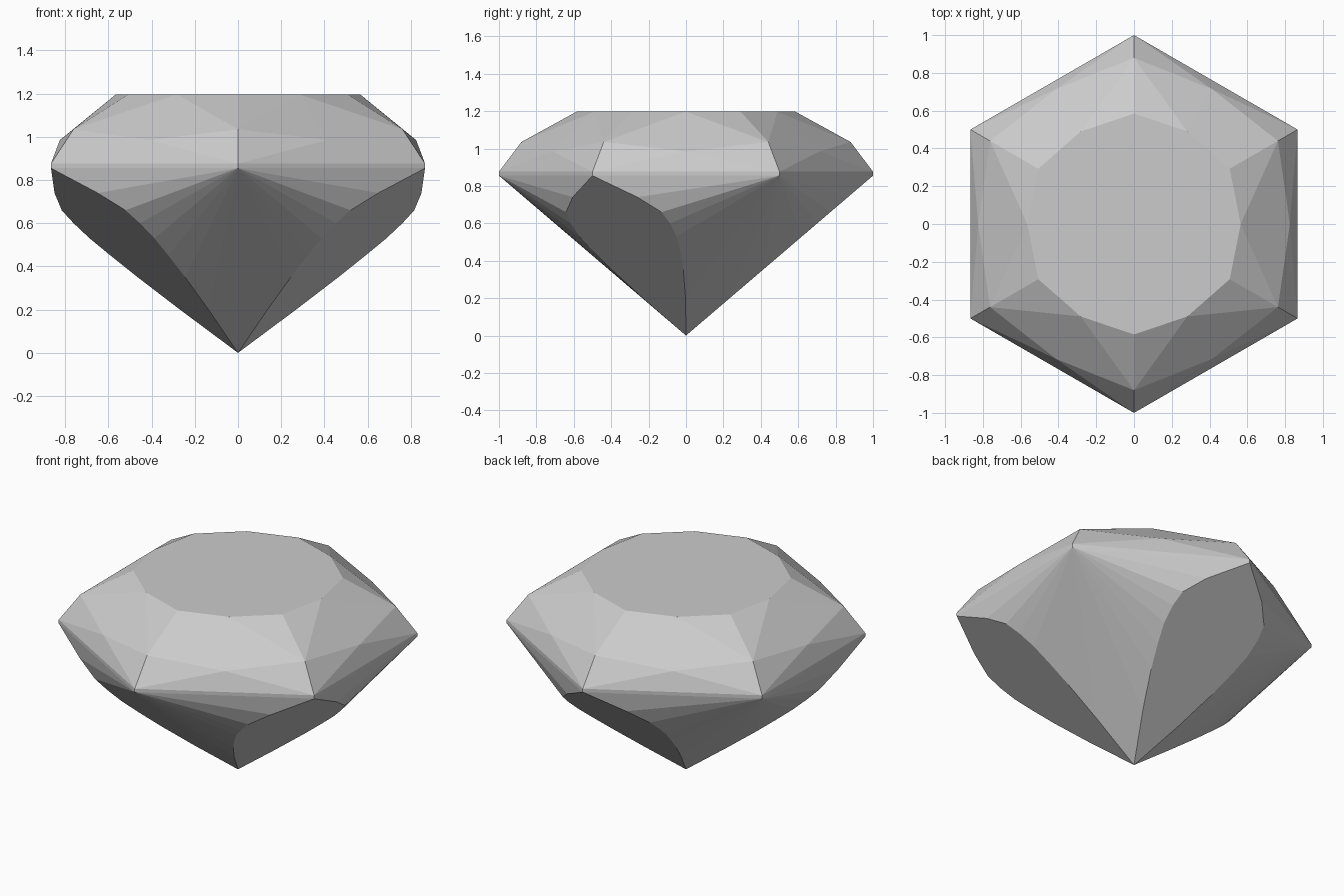
import bpy
import bmesh
from math import cos, sin, radians

cube = bpy.data.objects.get("Cube")
if cube:
    bpy.data.objects.remove(cube, do_unlink=True)

GIRDLE_LOW, GIRDLE_HIGH, TABLE = 0.855, 0.876, 1.197

stone = bpy.data.materials.new("pale_grey_stone")
stone.use_nodes = True
stone.diffuse_color = (0.6, 0.6, 0.6, 1)
stone.node_tree.nodes["Principled BSDF"].inputs["Base Color"].default_value = (0.6, 0.6, 0.6, 1)

bm = bmesh.new()


def polar(radius, degrees, z):
    a = radians(degrees)
    return bm.verts.new((radius * cos(a), radius * sin(a), z))


def ring(corner, middle, z_corner, z_middle):
    """Twelve points, alternating hexagon corners and edge middles."""
    return [polar(middle if i % 2 else corner, 30 + 30 * i,
                  z_middle if i % 2 else z_corner) for i in range(12)]


# Girdle, crown and table rings
low = [polar(1, 30 + 60 * i, GIRDLE_LOW) for i in range(6)]
high = [polar(1, 30 + 60 * i, GIRDLE_HIGH) for i in range(6)]
crown = ring(0.88, 0.825, 1.035, 0.985)
table = ring(0.585, 0.565, TABLE, TABLE)
bm.faces.new(table)

for i in range(6):
    j = (i + 1) % 6
    c, m, n = 2 * i, 2 * i + 1, 2 * j
    # Girdle band and upper girdle facets
    bm.faces.new((low[i], low[j], high[j], high[i]))
    bm.faces.new((high[i], high[j], crown[m]))
    bm.faces.new((high[i], crown[m], crown[c]))
    bm.faces.new((high[j], crown[n], crown[m]))
    # Main crown facets, then star facets
    bm.faces.new((crown[c], crown[m], table[m]))
    bm.faces.new((crown[m], crown[n], table[m]))
    bm.faces.new((crown[c], table[m], table[c]))
    bm.faces.new((crown[n], table[n], table[m]))

# Pavilion: three flat lens facets, with fans from the corners between them
culet = bm.verts.new((0, 0, 0))
lens = [(0.74, 0.20), (0.66, 0.295), (0.60, 0.307), (0.53, 0.30),
        (0.45, 0.268), (0.35, 0.22), (0.20, 0.132)]

for i in (1, 3, 5):
    a = radians(30 + 60 * i)
    sides = []
    for s in (1, -1):
        rim = []
        for z, w in lens:
            d = z / GIRDLE_LOW
            rim.append(bm.verts.new((d * cos(a) - s * w * sin(a),
                                     d * sin(a) + s * w * cos(a), z)))
        sides.append(rim)
        chain = [low[i]] + rim + [culet]
        for p, q in zip(chain, chain[1:]):
            bm.faces.new((low[(i + s) % 6], p, q))
    bm.faces.new([low[i]] + sides[0] + [culet] + sides[1][::-1])

bmesh.ops.recalc_face_normals(bm, faces=bm.faces[:])
mesh = bpy.data.meshes.new("cut_gem")
bm.to_mesh(mesh)
bm.free()
mesh.materials.append(stone)
gem = bpy.data.objects.new("cut_gem", mesh)
bpy.context.collection.objects.link(gem)
